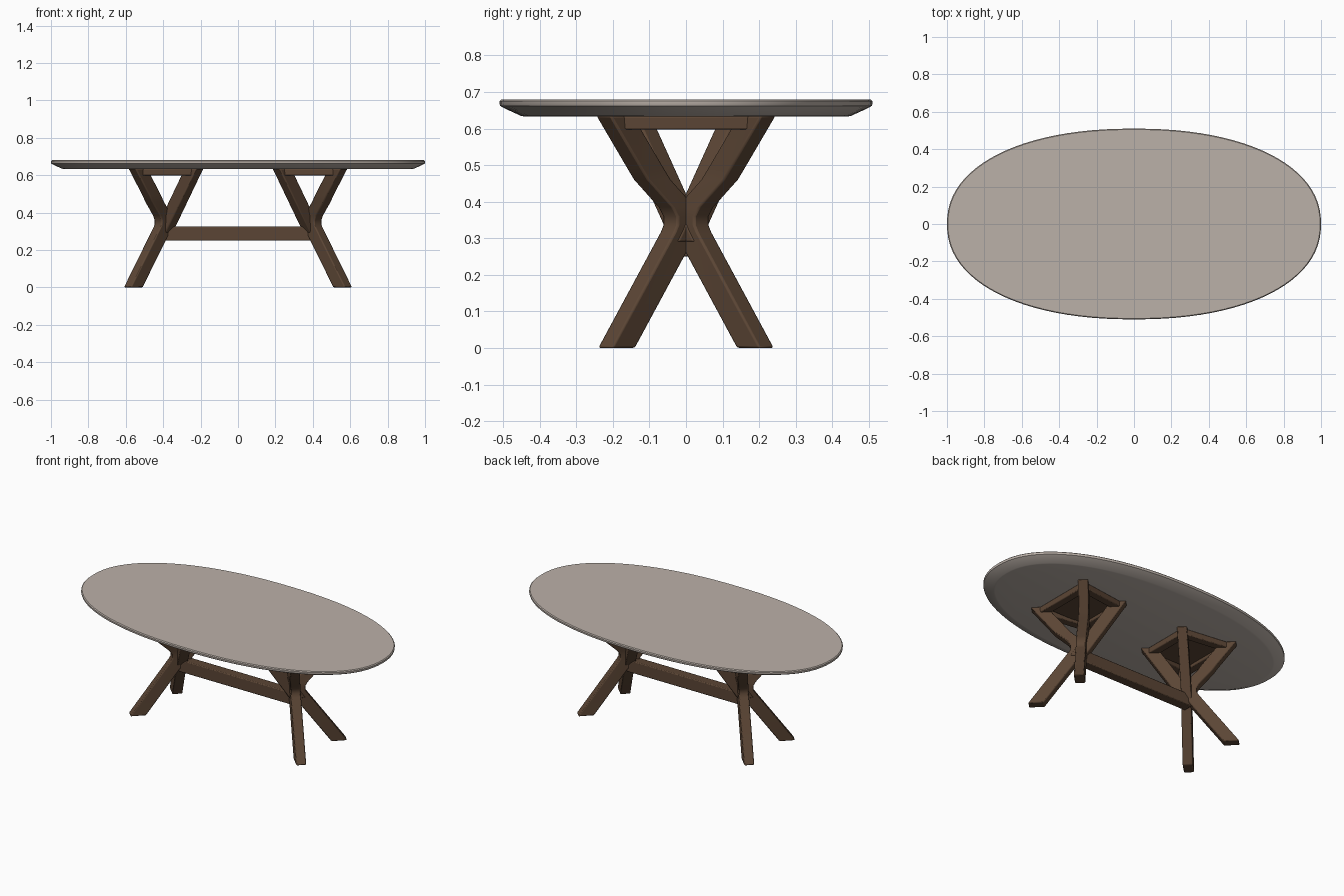
import bpy, bmesh, math
from mathutils import Vector

cube = bpy.data.objects.get("Cube")
if cube:
    bpy.data.objects.remove(cube, do_unlink=True)


def material(name, rgb):
    m = bpy.data.materials.new(name)
    m.use_nodes = True
    m.diffuse_color = (*rgb, 1)
    m.node_tree.nodes["Principled BSDF"].inputs["Base Color"].default_value = (*rgb, 1)
    return m


stone = material("warm_grey_stone", (0.50, 0.44, 0.395))
wood = material("dark_brown_wood", (0.105, 0.06, 0.035))


def loft(name, rings, mat, bevel=0.0, angle=35):
    """Skin a list of equal-length rings and cap both ends."""
    bm = bmesh.new()
    rows = [[bm.verts.new(p) for p in ring] for ring in rings]
    n = len(rows[0])
    for a, b in zip(rows, rows[1:]):
        for i in range(n):
            j = (i + 1) % n
            bm.faces.new((a[i], a[j], b[j], b[i]))
    bm.faces.new(rows[0])
    bm.faces.new(rows[-1])
    bmesh.ops.recalc_face_normals(bm, faces=bm.faces)
    mesh = bpy.data.meshes.new(name)
    bm.to_mesh(mesh)
    bm.free()
    ob = bpy.data.objects.new(name, mesh)
    bpy.context.collection.objects.link(ob)
    mesh.materials.append(mat)
    if bevel:
        mod = ob.modifiers.new("soft_edges", "BEVEL")
        mod.width, mod.segments, mod.limit_method = bevel, 2, "ANGLE"
        mod.angle_limit = math.radians(40)
    bpy.ops.object.select_all(action="DESELECT")
    ob.select_set(True)
    bpy.context.view_layer.objects.active = ob
    bpy.ops.object.shade_smooth_by_angle(angle=math.radians(angle))
    return ob


def oval(inset, z, count=96, power=2 / 2.2):
    ring = []
    for i in range(count):
        t = math.tau * i / count
        c, s = math.cos(t), math.sin(t)
        ring.append(((1 - inset) * math.copysign(abs(c) ** power, c),
                     (0.51 - inset) * math.copysign(abs(s) ** power, s), z))
    return ring


def diagonal_bar(name, path, direction, depth=0.09, width=0.058):
    """Bar with level cross-sections, turned to face along a diagonal."""
    d = Vector((*direction, 0)).normalized()
    t = Vector((-d.y, d.x, 0))
    corners = [d * (a * depth / 2) + t * (b * width / 2)
               for a, b in ((1, 1), (-1, 1), (-1, -1), (1, -1))]
    return loft(name, [[Vector(p) + c for c in corners] for p in path], wood, 0.006)


def rail(name, start, end, width, z0, z1):
    """Level rectangular bar between two plan points."""
    a, b = Vector((*start, 0)), Vector((*end, 0))
    side = Vector((a.y - b.y, b.x - a.x, 0)).normalized() * width / 2
    rings = [[Vector((p.x, p.y, z)) + side * s
              for s, z in ((1, z0), (-1, z0), (-1, z1), (1, z1))] for p in (a, b)]
    return loft(name, rings, wood, 0.005)


# Oval top with an undercut edge
edge = [(0.068, 0.633), (0.058, 0.635), (0.012, 0.656), (0.002, 0.662),
        (0.0, 0.668), (0.0, 0.675), (0.005, 0.68)]
loft("table_top", [oval(i, z) for i, z in edge], stone)

# Outer legs sweep from the floor through the waist to the top
leg_path = [(0.56, 0.19, 0), (0.405, 0.020, 0.315), (0.396, 0.012, 0.335),
            (0.396, 0.012, 0.36), (0.405, 0.025, 0.385), (0.447, 0.092, 0.46),
            (0.46, 0.11, 0.49), (0.535, 0.195, 0.635)]
# Inner arms only rise from the waist
arm_path = [(0.40, -0.01, 0.29), (0.235, 0.146, 0.635)]

for sx, side in ((1, "left"), (-1, "right")):
    for sy, end in ((-1, "front"), (1, "back")):
        def flip(path):
            return [(sx * x, sy * y, z) for x, y, z in path]
        diagonal_bar(f"{side}_{end}_leg", flip(leg_path), (sx, sy))
        diagonal_bar(f"{side}_{end}_inner_arm", flip(arm_path), (-sx, sy))
        rail(f"{side}_{end}_rail", (sx * 0.24, sy * 0.146), (sx * 0.53, sy * 0.185),
             0.05, 0.597, 0.634)
    for x, y, label in ((0.525, 0.18, "outer"), (0.24, 0.14, "inner")):
        rail(f"{side}_{label}_rail", (sx * x, -y), (sx * x, y), 0.05, 0.597, 0.634)
    rail(f"{side}_mounting_plate", (sx * 0.24, 0), (sx * 0.53, 0), 0.28, 0.616, 0.634)

# Long stretcher between the two waists
rail("stretcher", (-0.40, 0), (0.40, 0), 0.062, 0.25, 0.325)
